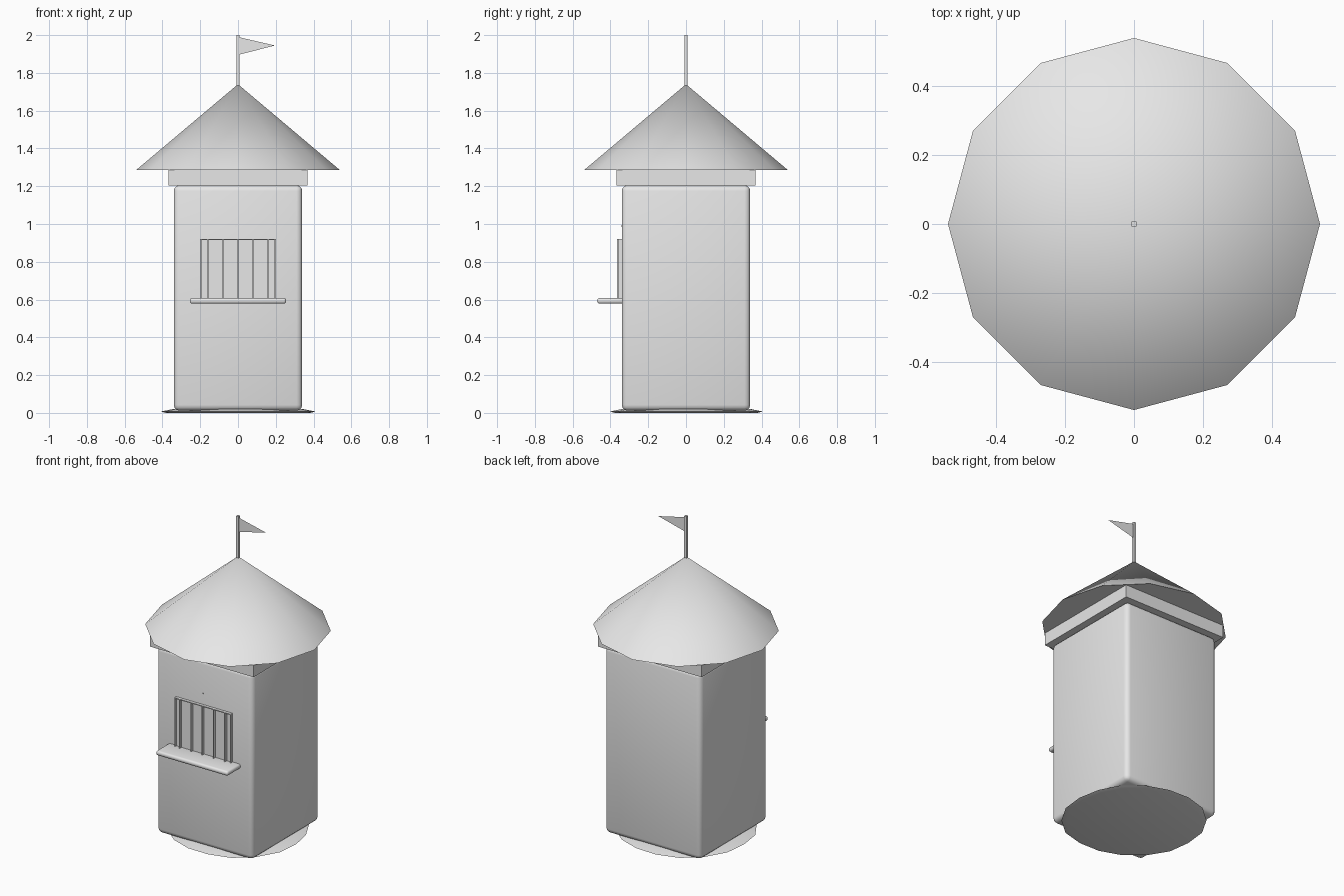
import bpy, bmesh, math, random
from mathutils import Matrix, Vector

if "Cube" in bpy.data.objects:
    bpy.data.objects.remove(bpy.data.objects["Cube"], do_unlink=True)

random.seed(4)
grey = bpy.data.materials.new("plain grey")
grey.use_nodes = True
grey.diffuse_color = (0.8, 0.8, 0.8, 1)
grey.node_tree.nodes["Principled BSDF"].inputs["Base Color"].default_value = (0.8, 0.8, 0.8, 1)


def finish(name, bm, angle=None):
    """Turn a bmesh into an object; angle gives the smoothing limit."""
    bmesh.ops.recalc_face_normals(bm, faces=bm.faces)
    mesh = bpy.data.meshes.new(name)
    bm.to_mesh(mesh)
    bm.free()
    mesh.materials.append(grey)
    obj = bpy.data.objects.new(name, mesh)
    bpy.context.collection.objects.link(obj)
    if angle is not None:
        bpy.ops.object.select_all(action='DESELECT')
        obj.select_set(True)
        bpy.context.view_layer.objects.active = obj
        bpy.ops.object.shade_smooth_by_angle(angle=math.radians(angle))
    return obj


def box(name, low, high, bevel=0, segments=3, angle=None):
    """Box between two corners, with optional rounded edges."""
    low, high = Vector(low), Vector(high)
    bm = bmesh.new()
    bmesh.ops.create_cube(bm, size=1)
    bmesh.ops.scale(bm, vec=high - low, verts=bm.verts)
    bmesh.ops.translate(bm, vec=(low + high) / 2, verts=bm.verts)
    if bevel:
        bmesh.ops.bevel(bm, geom=bm.edges[:], offset=bevel, segments=segments,
                        profile=0.5, affect='EDGES')
    return finish(name, bm, angle)


# Tower body and the square collar under the roof
W = 0.34
box("tower_body", (-W, -W, 0.012), (W, W, 1.205), bevel=0.03, angle=180)
C = 0.367
box("roof_collar", (-C, -C, 1.205), (C, C, 1.285))

# Twelve-sided conical roof
bm = bmesh.new()
bmesh.ops.create_cone(bm, cap_ends=True, segments=12, radius1=0.54, radius2=0,
                      depth=0.455, matrix=Matrix.Translation((0, 0, 1.5125)))
bmesh.ops.remove_doubles(bm, verts=bm.verts, dist=0.0001)
finish("roof", bm, 60)

# Uneven low mound at the foot: underside, rim and crown rings
SIDES = 18
bm = bmesh.new()
rings = [[], [], []]
for i in range(SIDES):
    a = math.tau * i / SIDES
    wobble = random.uniform(-0.012, 0.006)
    for ring, (radius, z) in zip(rings, ((0.39, 0), (0.418, 0.007), (0.35, 0.021))):
        r = radius + wobble
        ring.append(bm.verts.new((r * math.cos(a), r * math.sin(a), z)))
bm.faces.new(rings[0])
bm.faces.new(rings[2])
for lower, upper in zip(rings, rings[1:]):
    for i in range(SIDES):
        j = (i + 1) % SIDES
        bm.faces.new((lower[i], lower[j], upper[j], upper[i]))
finish("ground_mound", bm, 30)

# Barred window: backing, frame, bars and rounded sill
X, BOTTOM, TOP = 0.2, 0.6, 0.92
box("window_panel", (-X, -0.346, BOTTOM), (X, -W + 0.01, TOP))
T = 0.006
for side, x in (("left", X - T), ("right", -X)):
    box("window_frame_" + side, (x, -0.358, BOTTOM), (x + T, -W, TOP))
box("window_frame_top", (-X, -0.358, TOP - T), (X, -W, TOP))
for i in range(-2, 3):
    x = i * 0.08
    box("window_bar", (x - T / 2, -0.364, BOTTOM), (x + T / 2, -W, TOP))
box("window_sill", (-0.255, -0.47, 0.578), (0.255, -W + 0.03, 0.608),
    bevel=0.013, segments=3, angle=60)
box("wall_peg", (-0.012, -0.344, 0.988), (-0.007, -W, 0.993))

# Flagpole and pennant
P = 0.0075
box("flagpole", (-P, -P, 1.7), (P, P, 2.0))
bm = bmesh.new()
bm.faces.new([bm.verts.new(v) for v in ((0, 0, 1.895), (0.195, 0, 1.945), (0, 0, 1.99))])
finish("pennant", bm)
